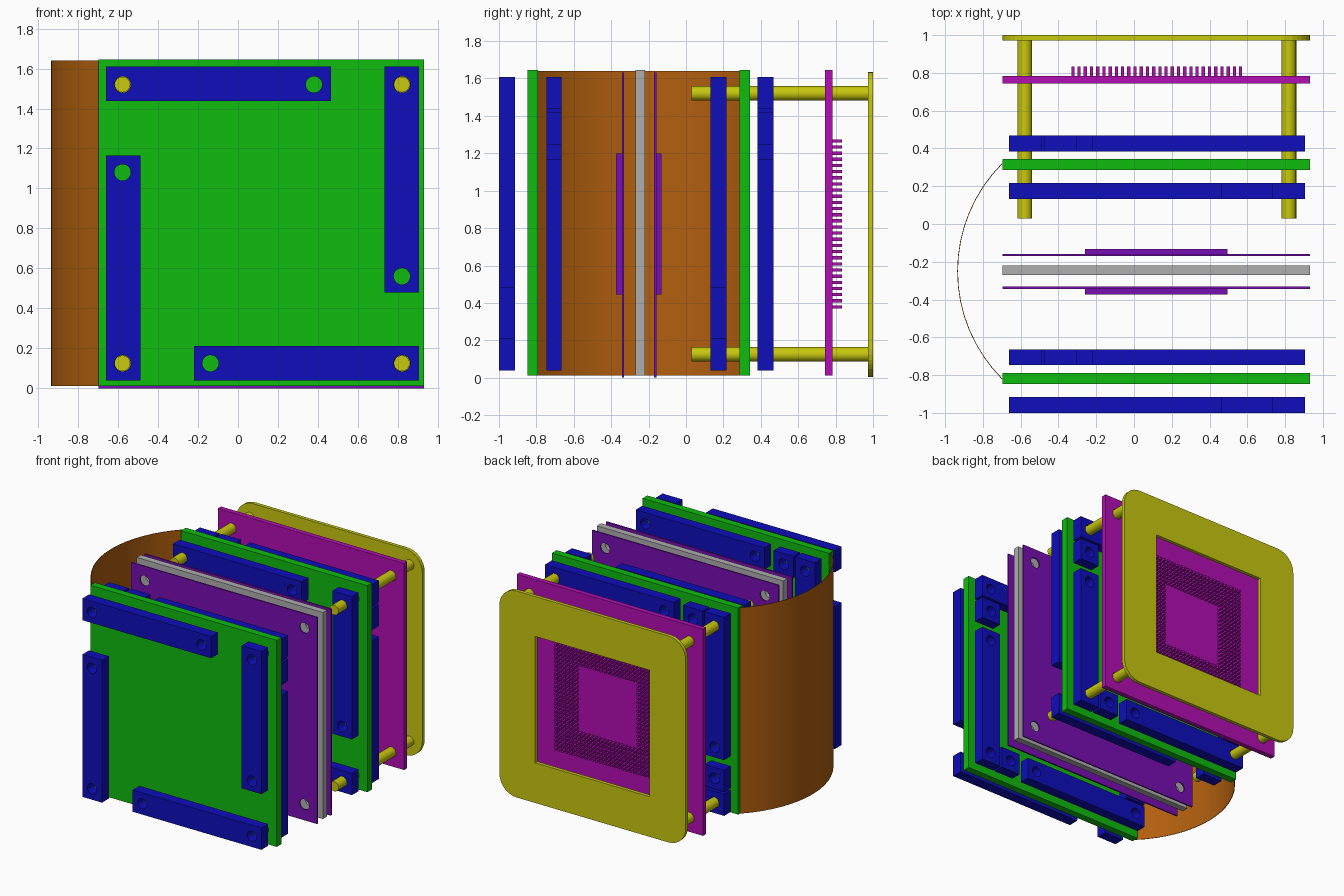
import bpy, bmesh, math
from mathutils import Matrix

cube = bpy.data.objects.get("Cube")
if cube:
    bpy.data.objects.remove(cube, do_unlink=True)


def material(name, r, g, b):
    lin = [((c / 255 + 0.055) / 1.055) ** 2.4 if c > 10 else c / 255 / 12.92 for c in (r, g, b)]
    m = bpy.data.materials.new(name)
    m.use_nodes = True
    m.diffuse_color = (*lin, 1)
    m.node_tree.nodes["Principled BSDF"].inputs["Base Color"].default_value = (*lin, 1)
    return m


GREEN = material("board green", 14, 188, 14)
BLUE = material("connector blue", 14, 14, 188)
GREY = material("plate grey", 175, 175, 175)
PURPLE = material("insulator purple", 120, 14, 180)
MAGENTA = material("socket magenta", 180, 14, 180)
YELLOW = material("frame yellow", 200, 200, 14)
BROWN = material("flex brown", 178, 95, 14)

# Shared layout
CX, CZ = 0.1175, 0.8225                      # centre of the stack in x and z
X0, X1, Z0, Z1 = -0.697, 0.932, 0.012, 1.645
CORNERS = [(x, z) for x in (-0.578, 0.82) for z in (0.125, 1.52)]


def add_object(name, mesh, mat):
    mesh.materials.clear()
    mesh.materials.append(mat)
    ob = bpy.data.objects.new(name, mesh)
    bpy.context.collection.objects.link(ob)
    return ob


def circle(x, z, r=0.041, n=24):
    return [(x + r * math.cos(2 * math.pi * i / n), z + r * math.sin(2 * math.pi * i / n)) for i in range(n)]


def rect(x0, x1, z0, z1, r=0):
    """Rectangle outline, with rounded corners when r > 0."""
    if not r:
        return [(x0, z0), (x1, z0), (x1, z1), (x0, z1)]
    pts = []
    for k, (cx, cz) in enumerate([(x1 - r, z1 - r), (x0 + r, z1 - r), (x0 + r, z0 + r), (x1 - r, z0 + r)]):
        for i in range(9):
            a = math.pi / 2 * (k + i / 8)
            pts.append((cx + r * math.cos(a), cz + r * math.sin(a)))
    return pts


def plate(name, outlines, y0, y1, mat):
    """Upright plate from an outer outline plus hole outlines, spanning y0..y1."""
    cu = bpy.data.curves.new(name, "CURVE")
    cu.dimensions, cu.fill_mode, cu.extrude = "2D", "BOTH", (y1 - y0) / 2
    for pts in outlines:
        s = cu.splines.new("POLY")
        s.points.add(len(pts) - 1)
        for p, (x, z) in zip(s.points, pts):
            p.co = (x, z, 0, 1)
        s.use_cyclic_u = True
    tmp = bpy.data.objects.new(name + "_profile", cu)
    bpy.context.collection.objects.link(tmp)
    dg = bpy.context.evaluated_depsgraph_get()
    mesh = bpy.data.meshes.new_from_object(tmp.evaluated_get(dg))
    bpy.data.objects.remove(tmp, do_unlink=True)
    bpy.data.curves.remove(cu)
    mesh.transform(Matrix.Translation((0, (y0 + y1) / 2, 0)) @ Matrix.Rotation(math.pi / 2, 4, "X"))
    bm = bmesh.new()
    bm.from_mesh(mesh)
    bmesh.ops.remove_doubles(bm, verts=bm.verts, dist=1e-5)
    bmesh.ops.recalc_face_normals(bm, faces=bm.faces)
    bm.to_mesh(mesh)
    bm.free()
    mesh.polygons.foreach_set("use_smooth", [False] * len(mesh.polygons))
    return add_object(name, mesh, mat)


corner_holes = [circle(x, z) for x, z in CORNERS]

# Two circuit boards, the middle plate and its insulators
board = rect(X0, X1, Z0, Z1)
plate("front_board", [board] + corner_holes, -0.847, -0.79, GREEN)
plate("rear_board", [board] + corner_holes, 0.285, 0.343, GREEN)
plate("middle_plate", [board] + corner_holes, -0.27, -0.219, GREY)
sheet = rect(X0, X1, 0, 1.633)
pad = rect(-0.26, 0.494, 0.445, 1.2)
plate("front_insulator", [sheet] + corner_holes, -0.343, -0.331, PURPLE)
plate("front_insulator_pad", [pad], -0.373, -0.343, PURPLE)
plate("rear_insulator", [sheet] + corner_holes, -0.17, -0.158, PURPLE)
plate("rear_insulator_pad", [pad], -0.158, -0.132, PURPLE)

# Connector bars in a pinwheel: (outline box, hole centres)
W = 0.172
BARS = {
    "top": ((-0.661, 0.465, 1.437, 1.609), [(-0.578, 1.52), (0.38, 1.52)]),
    "left": ((-0.661, -0.661 + W, 0.04, 1.166), [(-0.578, 0.125), (-0.578, 1.08)]),
    "right": ((0.733, 0.905, 0.48, 1.609), [(0.82, 1.52), (0.82, 0.56)]),
    "bottom": ((-0.221, 0.905, 0.04, 0.212), [(0.82, 0.125), (-0.138, 0.125)]),
}
# Short blocks that fill the gaps of the mirrored layers
BLOCKS = {
    "top": (-0.473, -0.301, 1.437, 1.609),
    "right": (0.733, 0.905, 1.248, 1.42),
    "left": (-0.661, -0.489, 0.229, 0.401),
    "bottom": (0.545, 0.717, 0.04, 0.212),
}
MIRROR = -0.661 + 0.905


def bar_layer(label, y0, y1, mirrored):
    for side, ((x0, x1, z0, z1), holes) in BARS.items():
        if mirrored:
            x0, x1 = MIRROR - x1, MIRROR - x0
            holes = [(MIRROR - x, z) for x, z in holes]
        plate(f"{label}_{side}_bar", [rect(x0, x1, z0, z1)] + [circle(x, z) for x, z in holes], y0, y1, BLUE)
    if mirrored:
        for side, b in BLOCKS.items():
            hole = circle((b[0] + b[1]) / 2, (b[2] + b[3]) / 2)
            plate(f"{label}_{side}_block", [rect(*b), hole], y0, y1, BLUE)


bar_layer("first", -1.0, -0.915, False)
bar_layer("second", -0.747, -0.665, True)
bar_layer("third", 0.132, 0.216, False)
bar_layer("fourth", 0.383, 0.468, True)

# Socket board with a square ring of contact pins
plate("socket_board", [board] + corner_holes, 0.744, 0.783, MAGENTA)
N, RING, SIZE, SPAN = 28, 6, 0.017, 0.888
bm = bmesh.new()
for i in range(N):
    for j in range(N):
        if RING <= i < N - RING and RING <= j < N - RING:
            continue
        pos = (CX + 0.003 + SPAN * (i / (N - 1) - 0.5), 0.807, CZ + SPAN * (j / (N - 1) - 0.5))
        bmesh.ops.create_cube(bm, size=1, matrix=Matrix.Translation(pos) @ Matrix.Diagonal((SIZE, 0.052, SIZE, 1)))
pins = bpy.data.meshes.new("contact_pins")
bm.to_mesh(pins)
bm.free()
add_object("contact_pins", pins, MAGENTA)

# Rear clamping frame with its four guide posts
plate("rear_frame", [rect(X0, X1, 0.003, 1.635, 0.15), rect(-0.38, 0.62, 0.32, 1.32)], 0.972, 1.0, YELLOW)
for (x, z), label in zip(CORNERS, ("lower_right", "upper_right", "lower_left", "upper_left")):
    bpy.ops.mesh.primitive_cylinder_add(vertices=20, radius=0.039, depth=0.95,
                                        location=(x, 0.505, z), rotation=(math.pi / 2, 0, 0))
    post = bpy.context.object
    post.name = label + "_post"
    post.data.materials.append(YELLOW)
    bpy.ops.object.shade_smooth_by_angle(angle=math.radians(40))

# Curved flexible cable joining the two boards
HALF, SAG, T = 0.571, 0.237, 0.004
R = (HALF ** 2 + SAG ** 2) / (2 * SAG)
reach = math.asin(HALF / R)
SEG = 16
bm = bmesh.new()
rows = []
for i in range(SEG + 1):
    a = reach * (2 * i / SEG - 1)
    x, y = X0 - SAG + R * (1 - math.cos(a)), -0.25 + R * math.sin(a)
    rows.append([bm.verts.new((x, y, z)) for z in (Z0, Z1 - 0.005)])
for a, b in zip(rows, rows[1:]):
    bm.faces.new((a[0], a[1], b[1], b[0]))
flex = bpy.data.meshes.new("flex_cable")
bm.to_mesh(flex)
bm.free()
cable = add_object("flex_cable", flex, BROWN)
mod = cable.modifiers.new("thickness", "SOLIDIFY")
mod.thickness, mod.offset = T, 0
bpy.ops.object.select_all(action="DESELECT")
cable.select_set(True)
bpy.context.view_layer.objects.active = cable
bpy.ops.object.modifier_apply(modifier="thickness")
bpy.ops.object.shade_smooth_by_angle(angle=math.radians(40))
